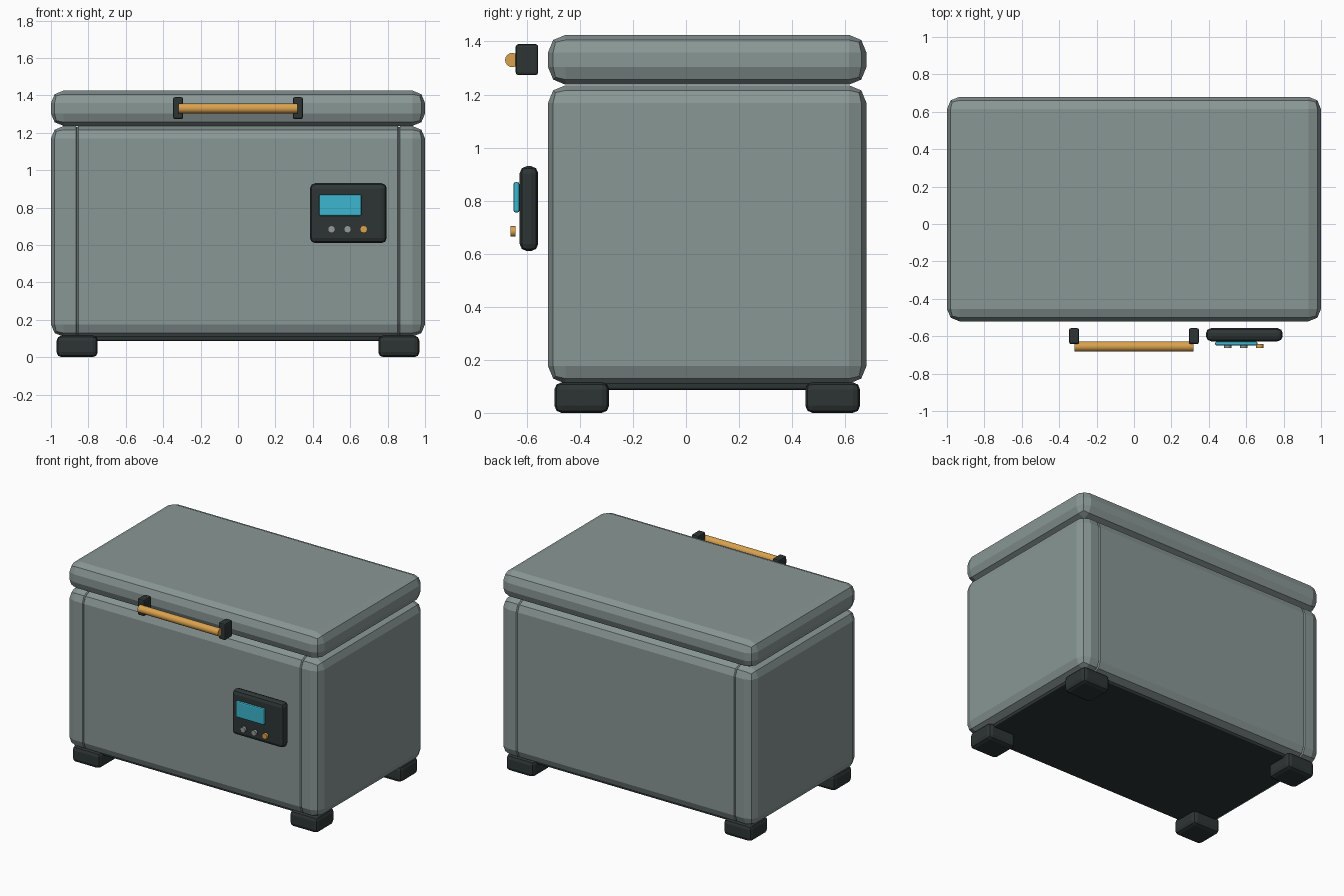
import bpy
import bmesh
import math
from mathutils import Matrix, Vector

cube = bpy.data.objects.get("Cube")
if cube:
    bpy.data.objects.remove(cube, do_unlink=True)


def material(name, r, g, b):
    mat = bpy.data.materials.new(name)
    mat.use_nodes = True
    mat.diffuse_color = (r, g, b, 1)
    bsdf = mat.node_tree.nodes["Principled BSDF"]
    bsdf.inputs["Base Color"].default_value = (r, g, b, 1)
    bsdf.inputs["Roughness"].default_value = 0.6
    return mat


SHELL = material("grey green shell", 0.25, 0.31, 0.30)
DARK = material("dark rubber", 0.027, 0.036, 0.035)
AMBER = material("amber", 0.70, 0.36, 0.075)
CYAN = material("cyan display", 0.045, 0.47, 0.62)
SILVER = material("silver button", 0.30, 0.32, 0.32)


def finish(bm, name, mat):
    mesh = bpy.data.meshes.new(name)
    bm.to_mesh(mesh)
    bm.free()
    mesh.materials.append(mat)
    obj = bpy.data.objects.new(name, mesh)
    bpy.context.collection.objects.link(obj)
    return obj


def box_mesh(low, high, bevel, segments=2):
    """Bevelled box between two opposite corners."""
    low, high = Vector(low), Vector(high)
    bm = bmesh.new()
    bmesh.ops.create_cube(bm, size=1, matrix=Matrix.Translation((low + high) / 2)
                          @ Matrix.Diagonal((*(high - low), 1)))
    bmesh.ops.bevel(bm, geom=bm.edges[:], offset=bevel, segments=segments,
                    profile=0.5, affect='EDGES', clamp_overlap=True)
    return bm


def box(name, low, high, bevel, mat):
    return finish(box_mesh(low, high, bevel), name, mat)


def cylinder(name, centre, radius, length, axis, sides, mat):
    turn = Matrix.Rotation(math.pi / 2, 4, 'Y' if axis == 'X' else 'X')
    bm = bmesh.new()
    bmesh.ops.create_cone(bm, cap_ends=True, segments=sides, radius1=radius,
                          radius2=radius, depth=length,
                          matrix=Matrix.Translation(centre) @ turn)
    for face in bm.faces:
        face.smooth = len(face.verts) == 4
    for edge in bm.edges:
        edge.smooth = edge.calc_face_angle(0) < math.radians(40)
    return finish(bm, name, mat)


# Cabinet with a fine groove marking off each end section
FRONT, BACK = -0.52, 0.68
bm = box_mesh((-1, FRONT, 0.11), (1, BACK, 1.235), 0.066)
for side in (-1, 1):
    for x in (0.854, 0.86, 0.866):
        bmesh.ops.bisect_plane(bm, geom=bm.verts[:] + bm.edges[:] + bm.faces[:],
                               plane_co=(side * x, 0, 0), plane_no=(1, 0, 0))
for v in bm.verts:
    if abs(abs(v.co.x) - 0.86) < 0.001:
        v.co.y = 0.08 + (v.co.y - 0.08) * 0.99
        v.co.z = 0.67 + (v.co.z - 0.67) * 0.99
finish(bm, "cabinet", SHELL)

# Lid and underside
box("lid", (-1, FRONT, 1.237), (1, BACK, 1.425), 0.066, SHELL)
box("base_plate", (-0.93, -0.45, 0.087), (0.93, 0.61, 0.125), 0.008, DARK)

# Feet
for side, x in (("left", 0.86), ("right", -0.86)):
    for end, y in (("front", -0.393), ("back", 0.553)):
        box(f"{end}_{side}_foot", (x - 0.11, y - 0.103, 0),
            (x + 0.11, y + 0.103, 0.115), 0.027, DARK)

# Handle
for side, x in (("left", 0.32), ("right", -0.32)):
    box(f"{side}_handle_bracket", (x - 0.027, -0.642, 1.273),
        (x + 0.027, -0.557, 1.39), 0.01, DARK)
cylinder("handle_bar", (0, -0.655, 1.33), 0.027, 0.636, 'X', 16, AMBER)

# Control panel
box("control_panel", (0.385, -0.627, 0.61), (0.795, -0.557, 0.93), 0.027, DARK)
box("display", (0.434, -0.65, 0.755), (0.66, -0.628, 0.87), 0.008, CYAN)
for i, mat in enumerate((SILVER, SILVER, AMBER)):
    cylinder(f"button_{i + 1}", (0.5 + i * 0.086, -0.652, 0.684), 0.02, 0.02,
             'Y', 12, mat)
